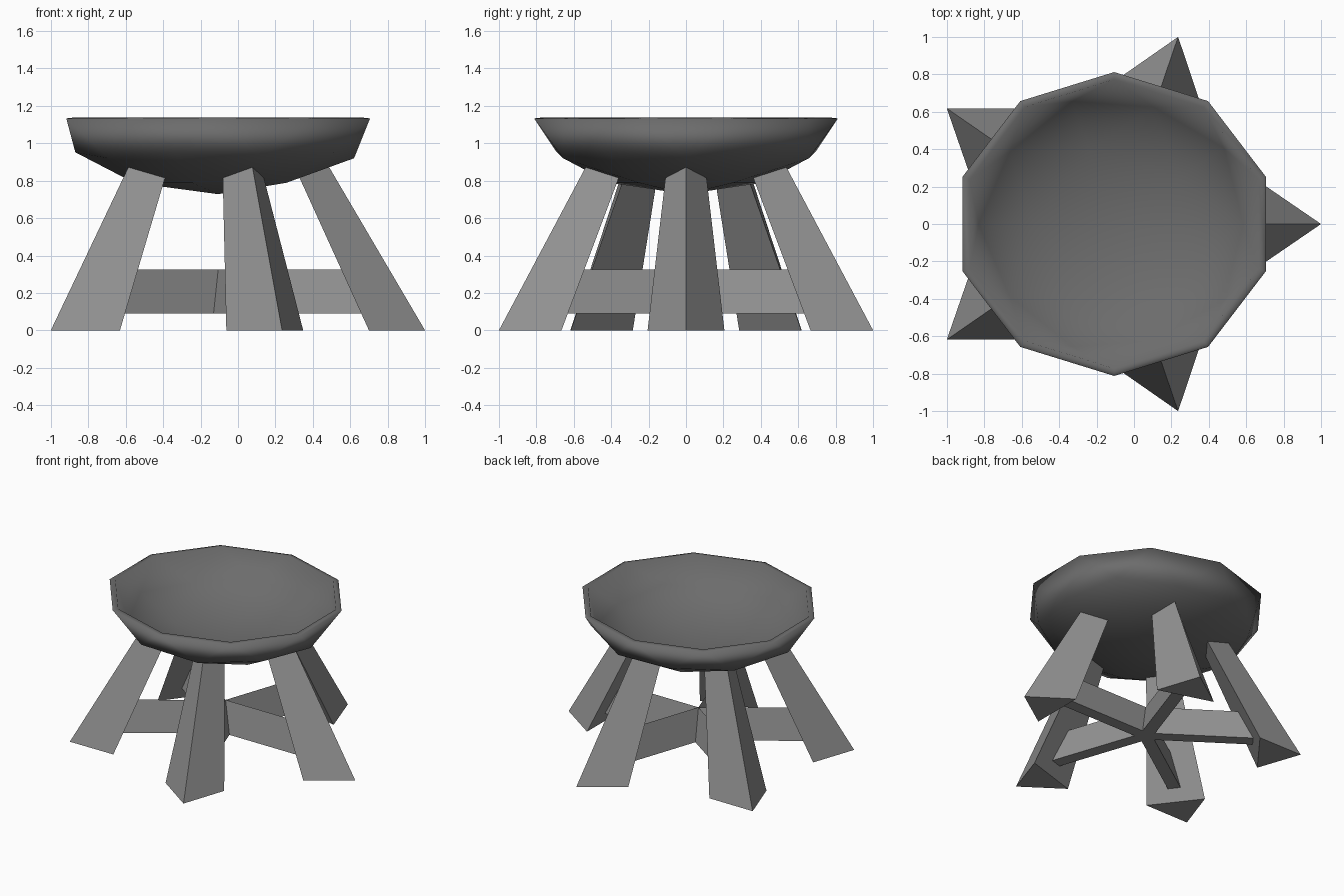
import bpy, bmesh, math
from mathutils import Matrix

if "Cube" in bpy.data.objects:
    bpy.data.objects.remove(bpy.data.objects["Cube"], do_unlink=True)

CENTRE_X = -0.106
SQUASH_Y = 0.951
COUNT = 5


def material(name, value):
    mat = bpy.data.materials.new(name)
    mat.use_nodes = True
    colour = (value, value, value, 1)
    mat.diffuse_color = colour
    mat.node_tree.nodes["Principled BSDF"].inputs["Base Color"].default_value = colour
    return mat


def add_object(name, bm, mat):
    bmesh.ops.recalc_face_normals(bm, faces=bm.faces)
    mesh = bpy.data.meshes.new(name)
    bm.to_mesh(mesh)
    bm.free()
    mesh.materials.append(mat)
    obj = bpy.data.objects.new(name, mesh)
    bpy.context.collection.objects.link(obj)
    return obj


def prism(name, start, end, angle, mat):
    """Three-sided solid between two triangles, turned about the centre."""
    bm = bmesh.new()
    a = [bm.verts.new(p) for p in start]
    b = [bm.verts.new(p) for p in end]
    bm.faces.new(a)
    bm.faces.new(b)
    for i in range(3):
        j = (i + 1) % 3
        bm.faces.new((a[i], a[j], b[j], b[i]))
    place = (Matrix.Translation((CENTRE_X, 0, 0)) @ Matrix.Diagonal((1, SQUASH_Y, 1, 1))
             @ Matrix.Rotation(angle, 4, "Z"))
    bm.transform(place)
    return add_object(name, bm, mat)


dark_grey = material("dark grey", 0.15)
mid_grey = material("mid grey", 0.29)

# Bowl: lower half of a faceted ball, flattened, with a thin wall
bm = bmesh.new()
bmesh.ops.create_icosphere(bm, subdivisions=2, radius=1)
bmesh.ops.delete(bm, geom=[v for v in bm.verts if v.co.z > 0.01], context="VERTS")
for face in bm.faces:
    face.smooth = True
bowl = add_object("bowl", bm, dark_grey)
# An open shell needs its outside facing down and out
if sum(p.normal.dot(p.center) for p in bowl.data.polygons) < 0:
    bowl.data.flip_normals()
bowl.scale = (0.854, 0.854 * SQUASH_Y, 0.405)
bowl.location = (CENTRE_X, 0, 1.133)
wall = bowl.modifiers.new("wall", "SOLIDIFY")
wall.thickness = 0.05
wall.offset = -1

# Splayed legs with triangular section, and a star of stretchers between them
foot = [(1.106, 0, 0), (0.806, 0.216, 0), (0.806, -0.216, 0)]
leg_top = [(0.59, 0, 0.878), (0.433, 0.115, 0.82), (0.433, -0.115, 0.82)]


def bar_end(r):
    return [(r, 0, 0.325), (r, 0.047, 0.09), (r, -0.047, 0.09)]


for i in range(COUNT):
    turn = i * math.tau / COUNT
    prism(f"leg_{i + 1}", foot, leg_top, turn, mid_grey)
    prism(f"stretcher_{i + 1}", bar_end(0), bar_end(0.8), turn, mid_grey)
